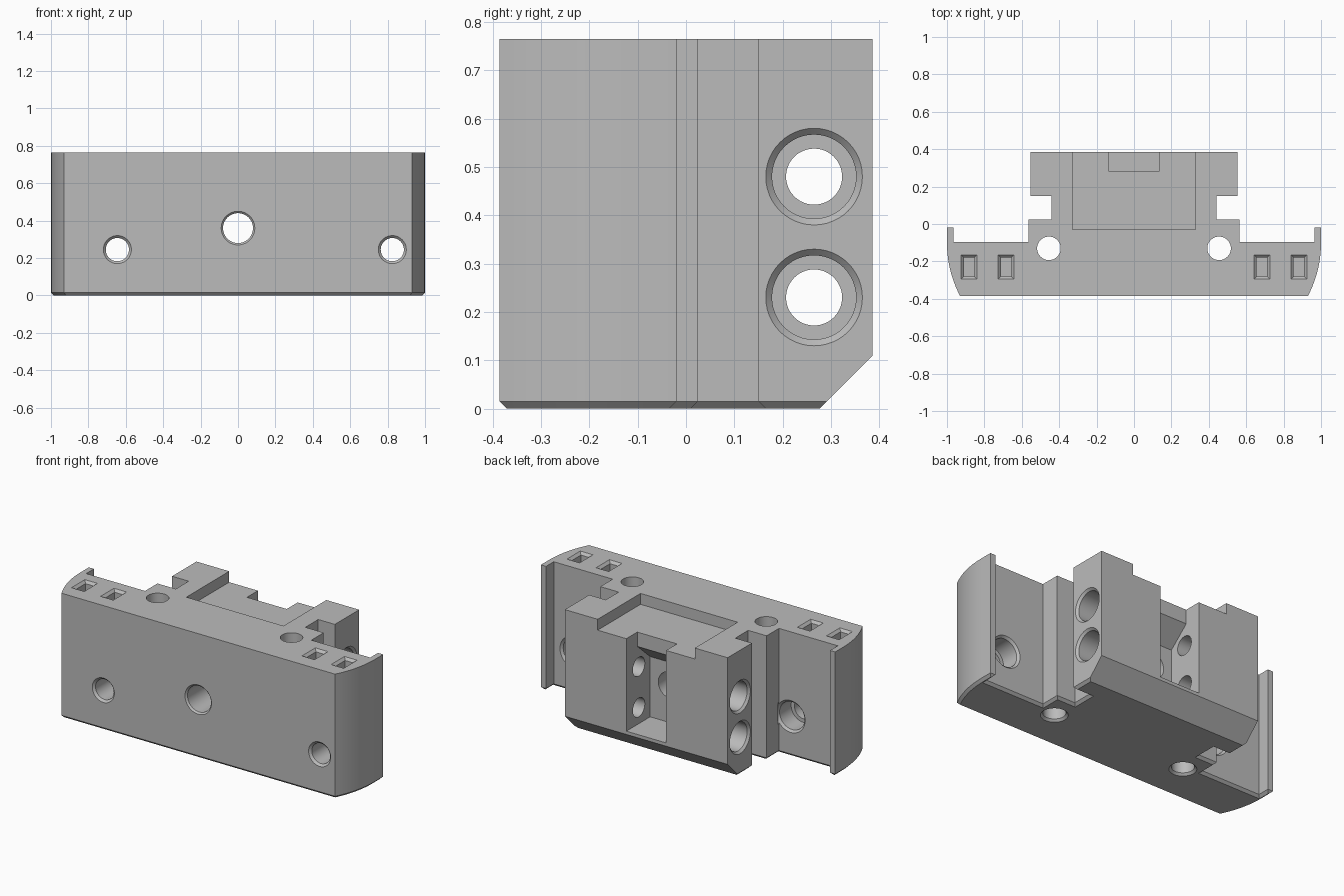
import bpy, bmesh, math
from mathutils import Vector

if "Cube" in bpy.data.objects:
    bpy.data.objects.remove(bpy.data.objects["Cube"], do_unlink=True)

H = 0.765          # overall height
BACK = 0.386       # rear face
FRONT = -0.386     # front face
RIM = 0.015        # small chamfer size

grey = bpy.data.materials.new("machined grey")
grey.use_nodes = True
grey.diffuse_color = (0.5, 0.5, 0.5, 1)
grey.node_tree.nodes["Principled BSDF"].inputs["Base Color"].default_value = (0.5, 0.5, 0.5, 1)


def make_object(name, bm):
    bmesh.ops.recalc_face_normals(bm, faces=bm.faces)
    mesh = bpy.data.meshes.new(name)
    bm.to_mesh(mesh)
    bm.free()
    mesh.materials.append(grey)
    obj = bpy.data.objects.new(name, mesh)
    bpy.context.collection.objects.link(obj)
    return obj


def prism(points, direction):
    """Extrude a closed outline of 3D points along a direction."""
    bm = bmesh.new()
    face = bm.faces.new([bm.verts.new(p) for p in points])
    out = bmesh.ops.extrude_face_region(bm, geom=[face])
    moved = [v for v in out["geom"] if isinstance(v, bmesh.types.BMVert)]
    bmesh.ops.translate(bm, verts=moved, vec=direction)
    return bm


def skin(rings):
    """Close a stack of equal rings into a solid."""
    bm = bmesh.new()
    loops = [[bm.verts.new(p) for p in ring] for ring in rings]
    n = len(loops[0])
    for a, b in zip(loops, loops[1:]):
        for i in range(n):
            j = (i + 1) % n
            bm.faces.new((a[i], a[j], b[j], b[i]))
    bm.faces.new(loops[0])
    bm.faces.new(loops[-1])
    return bm


def cut(body, bm):
    cutter = make_object("cutter", bm)
    cutter.hide_render = True
    mod = body.modifiers.new("cut", "BOOLEAN")
    mod.operation = "DIFFERENCE"
    mod.solver = "EXACT"
    mod.object = cutter
    bpy.context.view_layer.objects.active = body
    bpy.ops.object.modifier_apply(modifier=mod.name)
    bpy.data.objects.remove(cutter, do_unlink=True)


def bore(body, axis, centre, steps, sides=48):
    """Cut a stepped round hole; steps are (position along axis, radius)."""
    a = "xyz".index(axis)
    others = [i for i in range(3) if i != a]
    rings = []
    for t, r in steps:
        ring = []
        for k in range(sides):
            ang = math.tau * k / sides
            p = Vector((0, 0, 0))
            p[a] = t
            p[others[0]] = centre[0] + r * math.cos(ang)
            p[others[1]] = centre[1] + r * math.sin(ang)
            ring.append(p)
        rings.append(ring)
    cut(body, skin(rings))


# Body outline: rounded front ends, rear lips, and a grooved centre block
R = 0.615
half = []
for k in range(13):
    y = FRONT + (-0.1 - FRONT) * k / 12
    half.append((1 - R + math.sqrt(R * R - (y + 0.1) ** 2), y))
half += [(1, -0.02), (0.965, -0.02), (0.965, -0.095), (0.565, -0.095),
         (0.565, 0.025), (0.44, 0.025), (0.44, 0.15), (0.553, 0.15), (0.553, BACK)]
outline = half + [(-x, y) for x, y in reversed(half)]
bm = prism([(x, y, 0) for x, y in outline], (0, 0, H))

# Bottom rim chamfer, then the large chamfer under the rear block
bottom = [e for e in bm.edges if all(v.co.z < 1e-5 for v in e.verts)]
bmesh.ops.recalc_face_normals(bm, faces=bm.faces)
bmesh.ops.bevel(bm, geom=bottom, offset=RIM, segments=1, affect="EDGES")
cut_geom = bm.verts[:] + bm.edges[:] + bm.faces[:]
res = bmesh.ops.bisect_plane(bm, geom=cut_geom, plane_co=(0, BACK, 0.11),
                             plane_no=(0, 1, -1), clear_outer=True)
open_edges = [e for e in bm.edges if e.is_boundary]
bmesh.ops.holes_fill(bm, edges=open_edges, sides=0)
body = make_object("mounting_block", bm)

# Shallow recess in the top of the rear block
cut(body, prism([(x, y, 0.698) for x, y in
                 ((-0.33, -0.03), (0.33, -0.03), (0.33, 0.5), (-0.33, 0.5))], (0, 0, 0.3)))

# Rear window, undercut beneath a sloped overhang
window = ((0.5, 0.13), (0.155, 0.13), (0.155, 0.5), (0.28, 0.61), (0.28, 0.8), (0.5, 0.8))
cut(body, prism([(-0.135, y, z) for y, z in window], (0.27, 0, 0)))

# Chamfered rectangular pockets in the top of both wings
for x in (-0.882, -0.684, 0.684, 0.882):
    rings = []
    for z, grow in ((H - 0.08, 0), (H - RIM, 0), (H + 0.005, 0.02)):
        w, d = 0.028 + grow, 0.05 + grow
        rings.append([(x + sx * w, -0.23 + sy * d, z)
                      for sx, sy in ((-1, -1), (1, -1), (1, 1), (-1, 1))])
    cut(body, skin(rings))

# Side bores: countersunk at both ends, running right through
for z in (0.48, 0.23):
    end = [(0.335, 0.058), (0.335, 0.087), (0.54, 0.087), (0.566, 0.113)]
    steps = [(-t, r) for t, r in reversed(end)] + end
    bore(body, "x", (0.265, z), steps)

# Wing bores from front to rear, wider at the rear
for x in (-0.645, 0.825):
    bore(body, "y", (x, 0.245),
         [(FRONT - 0.01, 0.085), (FRONT + 0.013, 0.062), (-0.22, 0.062),
          (-0.22, 0.085), (-0.108, 0.085), (-0.085, 0.108)])

# Central bore into the rear window
bore(body, "y", (0, 0.36), [(FRONT - 0.01, 0.1), (FRONT + 0.01, 0.08), (0.2, 0.08)])

# Vertical bores, chamfered underneath
for x in (-0.455, 0.455):
    bore(body, "z", (x, -0.13), [(-0.01, 0.086), (0.013, 0.063), (H + 0.1, 0.063)])

# Smooth the curved walls, keep machined edges sharp
bpy.ops.object.select_all(action="DESELECT")
body.select_set(True)
bpy.context.view_layer.objects.active = body
bpy.ops.object.shade_smooth_by_angle(angle=math.radians(25))
